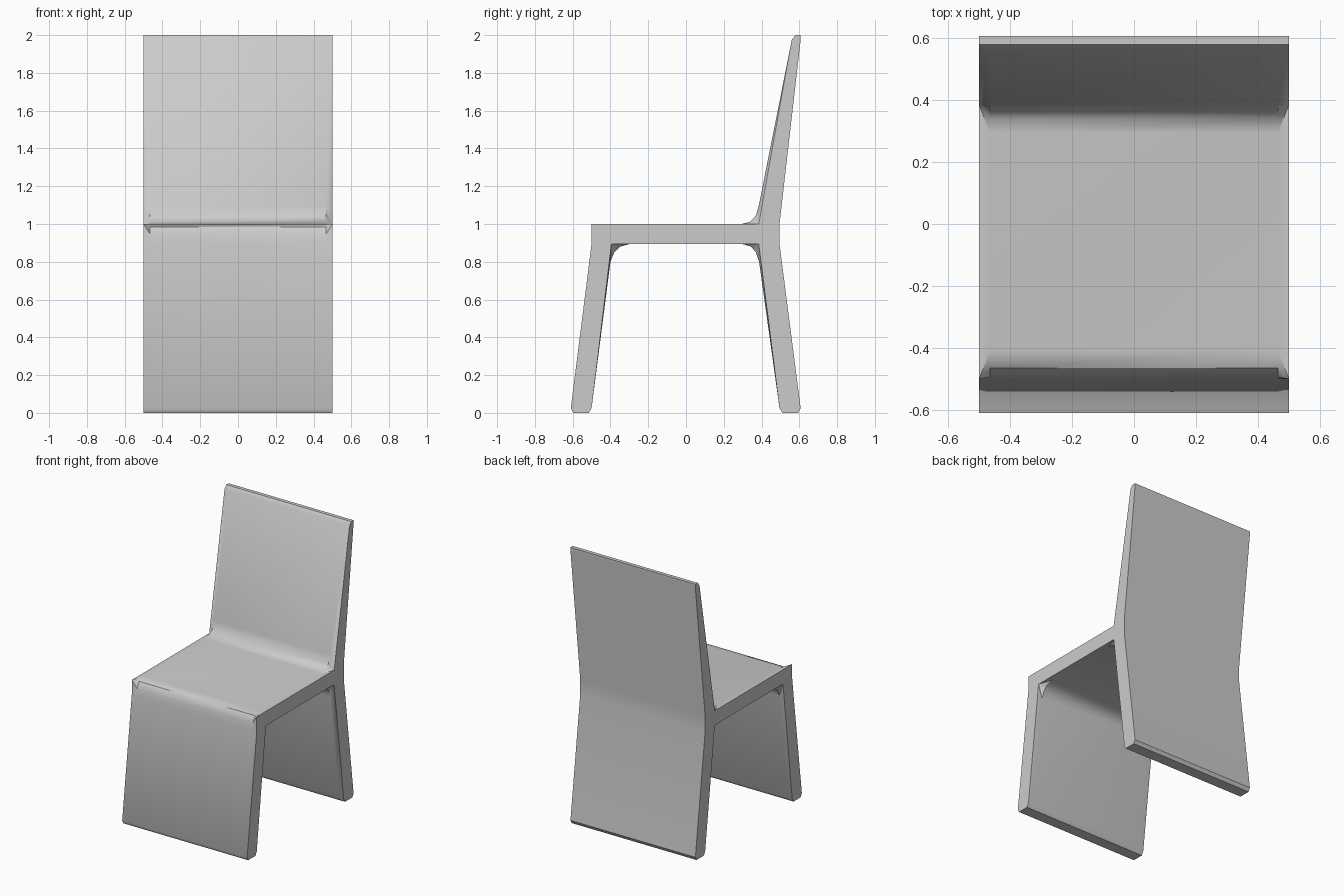
import bpy, bmesh, math

if "Cube" in bpy.data.objects:
    bpy.data.objects.remove(bpy.data.objects["Cube"])

# Side profile (y, z); each entry is (sharp corner at the chair's side, rounded points across the middle)
def plain(*pts):
    return [(p, [p]) for p in pts]

profile = (
    # front leg foot and outer face
    plain((-0.5, 0.025), (-0.515, 0.0), (-0.597, 0.0), (-0.61, 0.025), (-0.5, 0.895))
    # rounded front edge of the seat
    + [((-0.5, 1.0), [(-0.494, 0.945), (-0.465, 0.985), (-0.41, 1.0)])]
    # fillet from seat to back rest
    + [((0.385, 1.0), [(0.295, 1.0), (0.34, 1.012), (0.37, 1.045), (0.386, 1.1)])]
    # back rest top, outer face and back leg foot
    + plain((0.56, 1.975), (0.58, 2.0), (0.607, 2.0), (0.607, 1.975), (0.495, 1.0),
            (0.495, 0.895), (0.607, 0.025), (0.593, 0.0), (0.51, 0.0), (0.495, 0.025))
    # fillets under the seat
    + [((0.385, 0.895), [(0.387, 0.8), (0.37, 0.85), (0.345, 0.88), (0.295, 0.895)])]
    + [((-0.395, 0.895), [(-0.295, 0.895), (-0.35, 0.88), (-0.38, 0.85), (-0.4, 0.8)])]
)
middle = [p for _, pts in profile for p in pts]
side = [corner for corner, pts in profile for _ in pts]

# Loft the sections across the width: sharp at the sides, rounded in between
bm = bmesh.new()
rings = [[bm.verts.new((x, y, z)) for y, z in section]
         for x, section in ((-0.5, side), (-0.465, middle), (0.465, middle), (0.5, side))]
n = len(middle)
for a, b in zip(rings, rings[1:]):
    for i in range(n):
        j = (i + 1) % n
        bm.faces.new((a[i], a[j], b[j], b[i]))
bmesh.ops.remove_doubles(bm, verts=bm.verts, dist=0.0005)

# Close both sides
bmesh.ops.holes_fill(bm, edges=[e for e in bm.edges if e.is_boundary], sides=0)
bmesh.ops.recalc_face_normals(bm, faces=bm.faces)

mesh = bpy.data.meshes.new("chair_shell")
bm.to_mesh(mesh)
bm.free()
chair = bpy.data.objects.new("chair_shell", mesh)
bpy.context.collection.objects.link(chair)
bpy.context.view_layer.objects.active = chair
chair.select_set(True)
bpy.ops.object.shade_smooth_by_angle(angle=math.radians(35))
